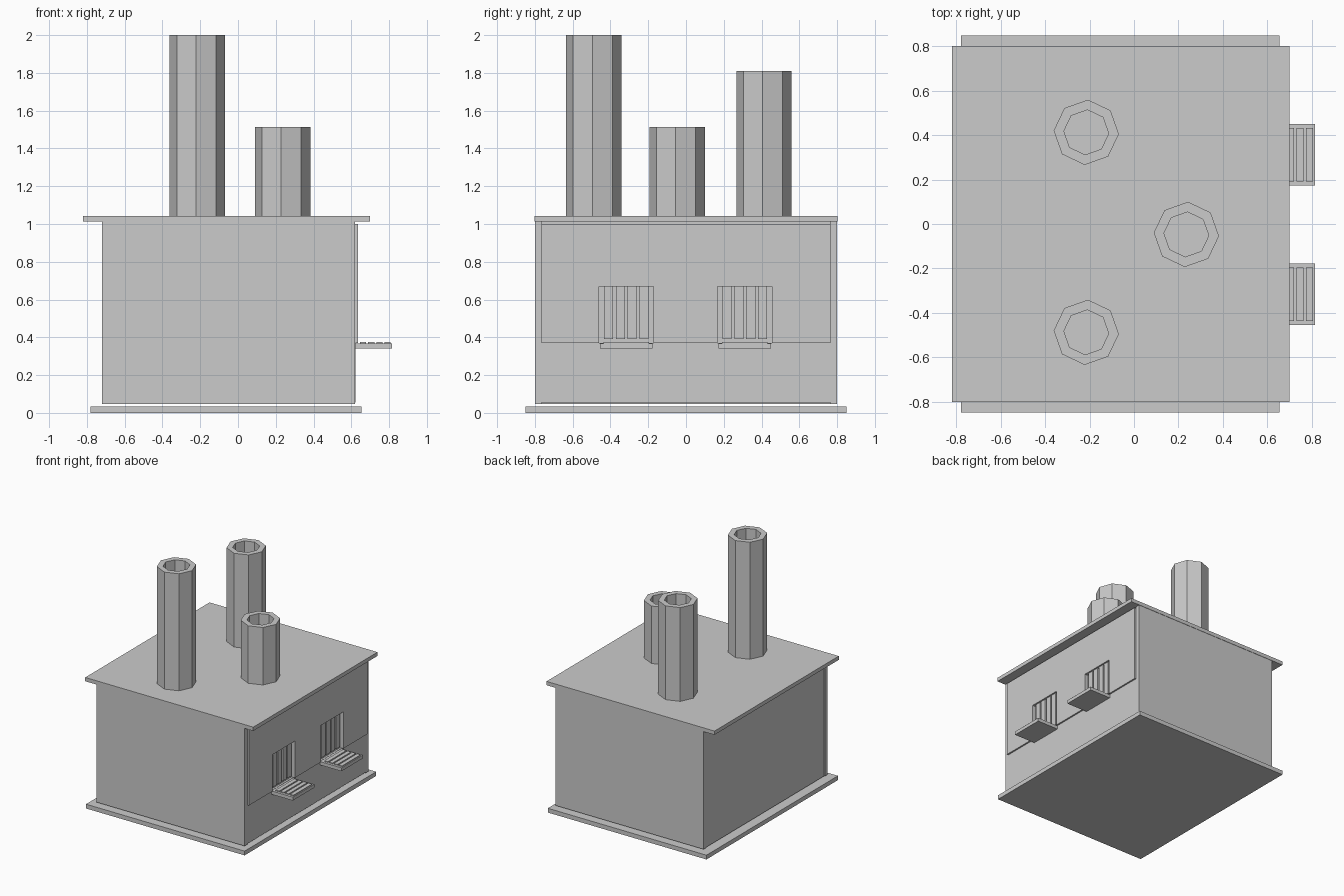
import bpy
import bmesh
import math

cube = bpy.data.objects.get("Cube")
if cube:
    bpy.data.objects.remove(cube, do_unlink=True)

# Single plain grey
grey = bpy.data.materials.new("plain_grey")
grey.use_nodes = True
COLOUR = (0.6, 0.6, 0.6, 1)
grey.diffuse_color = COLOUR
grey.node_tree.nodes["Principled BSDF"].inputs["Base Color"].default_value = COLOUR


def finish(name, bm):
    mesh = bpy.data.meshes.new(name)
    bmesh.ops.recalc_face_normals(bm, faces=bm.faces)
    bm.to_mesh(mesh)
    bm.free()
    mesh.materials.append(grey)
    obj = bpy.data.objects.new(name, mesh)
    bpy.context.collection.objects.link(obj)
    return obj


def box(name, x, y, z):
    """Box from (low, high) spans on each axis."""
    bm = bmesh.new()
    bmesh.ops.create_cube(bm, size=1)
    for v in bm.verts:
        for axis, (low, high) in enumerate((x, y, z)):
            v.co[axis] = high if v.co[axis] > 0 else low
    return finish(name, bm)


def chimney(name, x, y, top, bottom=1.04, outer=0.147, inner=0.101, sides=8):
    """Open octagonal pipe with a thick wall."""
    bm = bmesh.new()
    rings = []
    for radius, z in ((outer, bottom), (outer, top), (inner, top), (inner, bottom)):
        ring = []
        for i in range(sides):
            a = math.tau * i / sides + math.radians(-3)
            ring.append(bm.verts.new((x + radius * math.cos(a), y + radius * math.sin(a), z)))
        rings.append(ring)
    for k in range(4):
        a, b = rings[k], rings[(k + 1) % 4]
        for i in range(sides):
            j = (i + 1) % sides
            bm.faces.new((a[i], a[j], b[j], b[i]))
    return finish(name, bm)


# Base and roof slabs
box("base_slab", (-0.78, 0.655), (-0.85, 0.85), (0, 0.035))
box("roof_slab", (-0.82, 0.70), (-0.803, 0.803), (1.012, 1.043))

# Outer walls
WALL = (0.048, 1.012)
box("front_wall", (-0.72, 0.62), (-0.80, -0.765), WALL)
box("rear_wall", (-0.72, 0.62), (0.765, 0.80), WALL)
box("closed_side_wall", (-0.715, -0.68), (-0.765, 0.765), WALL)

# Serving side: lower and upper panels, then piers beside the openings
SPAN = (-0.765, 0.765)
FACE = (0.59, 0.635)
box("lower_panel", (0.59, 0.622), SPAN, (0.055, 0.37))
box("upper_panel", FACE, SPAN, (0.67, 1.0))
openings = {"right": (-0.46, -0.173), "left": (0.168, 0.455)}
edges = [SPAN[0], *openings["right"], *openings["left"], SPAN[1]]
for i in range(0, 6, 2):
    box(f"window_pier_{i // 2 + 1}", FACE, (edges[i], edges[i + 1]), (0.37, 0.67))

# Windows with upright planks and a slatted shelf
for side, (low, high) in openings.items():
    mid = (low + high) / 2
    box(f"{side}_window_back", (0.59, 0.605), (low, high), (0.37, 0.67))
    box(f"{side}_shelf", (0.62, 0.815), (mid - 0.139, mid + 0.139), (0.34, 0.368))
    for i in range(4):
        y = mid + (i - 1.5) * 0.0625
        box(f"{side}_window_plank_{i + 1}", (0.60, 0.622), (y - 0.024, y + 0.024), (0.392, 0.67))
        x = 0.727 + (i - 1.5) * 0.043
        box(f"{side}_shelf_slat_{i + 1}", (x - 0.016, x + 0.016),
            (mid - 0.12, mid + 0.12), (0.366, 0.375))

# Chimneys
chimney("tall_chimney", -0.215, -0.488, 2.0)
chimney("medium_chimney", -0.215, 0.413, 1.81)
chimney("short_chimney", 0.236, -0.047, 1.513)
